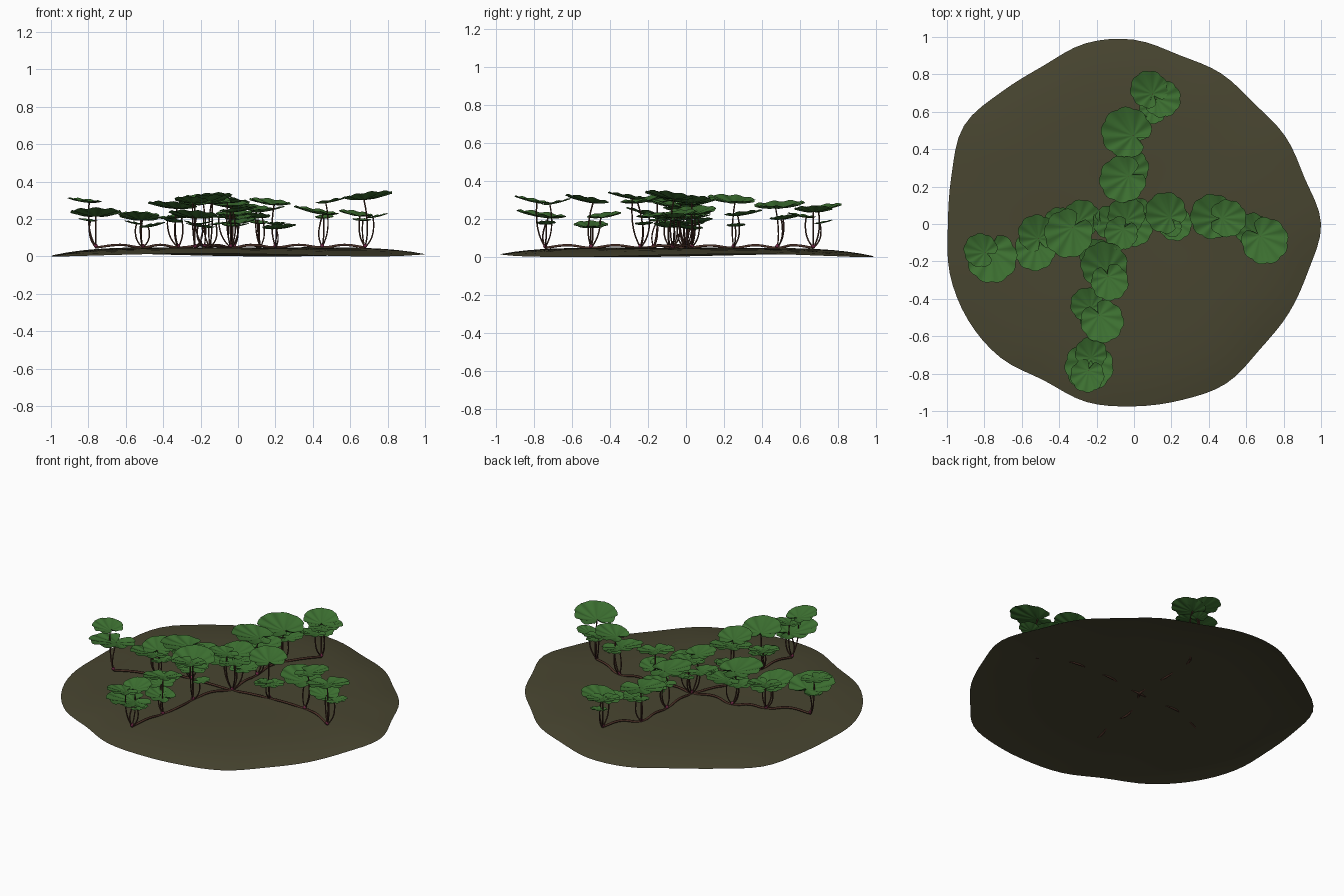
import bpy, bmesh, random
from math import sin, cos, pi, tau, exp, atan2, floor
from mathutils import Vector

if "Cube" in bpy.data.objects:
    bpy.data.objects.remove(bpy.data.objects["Cube"], do_unlink=True)
random.seed(4)


def material(name, rgb):
    mat = bpy.data.materials.new(name)
    mat.use_nodes = True
    mat.diffuse_color = (*rgb, 1)
    bsdf = mat.node_tree.nodes["Principled BSDF"]
    bsdf.inputs["Base Color"].default_value = (*rgb, 1)
    bsdf.inputs["Roughness"].default_value = 0.9
    return mat


SOIL = material("soil", (0.065, 0.06, 0.03))
GREEN = material("leaf_green", (0.045, 0.16, 0.03))
BROWN = material("stem_brown", (0.07, 0.03, 0.02))
PINK = material("bud_pink", (0.16, 0.02, 0.06))


def finish(name, bm, mat):
    mesh = bpy.data.meshes.new(name)
    bm.to_mesh(mesh)
    bm.free()
    mesh.materials.append(mat)
    mesh.shade_smooth()
    obj = bpy.data.objects.new(name, mesh)
    bpy.context.collection.objects.link(obj)
    return obj


def tubes(name, paths, radius, mat):
    """Rounded tubes through lists of points, turned into one mesh."""
    curve = bpy.data.curves.new(name, "CURVE")
    curve.dimensions = "3D"
    curve.bevel_depth = radius
    curve.bevel_resolution = 1
    curve.resolution_u = 6
    curve.use_fill_caps = True
    curve.materials.append(mat)
    for path in paths:
        spline = curve.splines.new("BEZIER")
        spline.bezier_points.add(len(path) - 1)
        for knot, p in zip(spline.bezier_points, path):
            knot.co = p
            knot.handle_left_type = knot.handle_right_type = "AUTO"
    obj = bpy.data.objects.new(name, curve)
    bpy.context.collection.objects.link(obj)
    bpy.ops.object.select_all(action="DESELECT")
    obj.select_set(True)
    bpy.context.view_layer.objects.active = obj
    bpy.ops.object.convert(target="MESH")


def fan(bm, rings, segments, point):
    """Disc of concentric rings; point(t, angle) places each vertex."""
    centre = bm.verts.new(point(0, 0))
    previous = None
    for k in range(1, rings + 1):
        ring = [bm.verts.new(point(k / rings, tau * i / segments)) for i in range(segments)]
        for i in range(segments):
            j = (i + 1) % segments
            if previous:
                bm.faces.new((previous[i], ring[i], ring[j], previous[j]))
            else:
                bm.faces.new((centre, ring[i], ring[j]))
        previous = ring


# Ground: thin domed sheet with an uneven rim, radii every 15 degrees
RIM = [1.0, .945, .935, .91, .93, .935, .985, 1.0, .975, 1.0, 1.05, 1.01,
       .995, 1.02, 1.025, 1.01, .965, .985, .975, .975, .985, .95, .955, .965]


def rim_radius(angle):
    u = angle / tau * len(RIM)
    i, f = floor(u), u - floor(u)
    a, b, c, d = (RIM[(i + k) % len(RIM)] for k in (-1, 0, 1, 2))
    return b + f / 2 * (c - a + f * (2 * a - 5 * b + 4 * c - d + f * (3 * (b - c) + d - a)))


def ground_height(t, angle):
    edge = 0.008 * (1 + sin(3 * angle + 0.6))
    return edge * t ** 3 + 0.048 * (1 - t ** 5) + 0.003 * t * (1 - t) * sin(5 * angle)


def ground_point(t, angle):
    r = t * rim_radius(angle)
    return r * cos(angle), r * sin(angle), ground_height(t, angle)


bm = bmesh.new()
fan(bm, 14, 96, ground_point)
finish("ground", bm, SOIL)


# Leaf: round, pleated, scalloped, notched towards its crown, slightly cupped
def add_leaf(bm, centre, radius, heading, tilt):
    def place(t, angle):
        notch = 1 - 0.55 * exp(-((angle - pi) / 0.17) ** 2)
        edge = radius * notch * (0.95 + 0.07 * abs(sin(4.5 * angle)))
        x = t * edge * cos(angle) - (1 - t) * 0.3 * radius
        y = t * edge * sin(angle)
        z = x * tilt + 0.15 * radius * t * t + 0.035 * radius * t * cos(9 * angle)
        ch, sh = cos(heading), sin(heading)
        return centre + Vector((x * ch - y * sh, x * sh + y * ch, z))

    fan(bm, 4, 54, place)
    return Vector(place(0, 0))


# Each clump: crown position, then leaves as (x, y, height, radius)
HUB = ((-.04, 0), [(-.04, .05, .27, .1), (0, -.02, .24, .1), (-.07, -.05, .29, .09),
                   (-.13, .01, .21, .09), (.02, .06, .18, .08)])
ARMS = {
    "left": [
        ((.2, .03), [(.17, .06, .28, .11), (.22, 0, .15, .09)]),
        ((.45, .03), [(.42, .04, .23, .12), (.5, .03, .29, .1)]),
        ((.68, -.07), [(.7, -.09, .31, .125), (.63, -.03, .22, .09), (.74, -.06, .21, .06)])],
    "right": [
        ((-.32, -.01), [(-.35, -.05, .26, .13), (-.28, .03, .21, .1), (-.4, .01, .2, .08)]),
        ((-.51, -.08), [(-.53, -.14, .2, .11), (-.52, -.05, .21, .1), (-.46, -.1, .16, .07)]),
        ((-.76, -.17), [(-.76, -.18, .22, .135), (-.82, -.14, .29, .09)])],
    "back": [
        ((-.04, .25), [(-.06, .24, .29, .125), (-.02, .3, .22, .1)]),
        ((-.02, .48), [(-.04, .49, .26, .135), (.01, .52, .2, .08)]),
        ((.12, .67), [(.08, .72, .25, .1), (.15, .67, .24, .1), (.1, .61, .21, .075)])],
    "front": [
        ((-.15, -.24), [(-.16, -.22, .29, .125), (-.13, -.31, .31, .1), (-.2, -.17, .21, .09)]),
        ((-.18, -.5), [(-.25, -.43, .21, .09), (-.17, -.52, .29, .115), (-.2, -.5, .16, .09)]),
        ((-.23, -.74), [(-.25, -.81, .29, .09), (-.23, -.69, .28, .085), (-.24, -.76, .21, .13)])],
}


def build_clump(name, crown, leaves):
    base = Vector((*crown, 0.045))
    bm = bmesh.new()
    stems = []
    # small young leaf hidden under the others
    angle = random.uniform(0, tau)
    young = (crown[0] + .05 * cos(angle), crown[1] + .05 * sin(angle),
             random.uniform(.16, .21), .05)
    for x, y, z, r in leaves + [young]:
        heading = atan2(y - crown[1], x - crown[0])
        top = add_leaf(bm, Vector((x, y, z)), r, heading, random.uniform(.1, .2))
        lean = Vector((cos(heading), sin(heading), 0)) * 0.02
        low = base.lerp(top, 0.35) + lean
        high = base.lerp(top, 0.75) + lean * 0.7
        stems.append([base, low, high, top])
    finish(name + "_leaves", bm, GREEN)
    tubes(name + "_stems", stems, 0.004, BROWN)
    # bud at the crown
    bm = bmesh.new()
    bmesh.ops.create_icosphere(bm, subdivisions=2, radius=0.011)
    bmesh.ops.translate(bm, vec=base + Vector((0, 0, 0.012)), verts=bm.verts)
    finish(name + "_bud", bm, PINK)


build_clump("centre_clump", *HUB)
for side, clumps in ARMS.items():
    # creeping runner linking the crowns of this arm
    path = [Vector((*HUB[0], 0.045))]
    for n, (crown, leaves) in enumerate(clumps, 1):
        build_clump(f"{side}_clump_{n}", crown, leaves)
        end = Vector((*crown, 0.048))
        step = end - path[-1]
        sway = Vector((-step.y, step.x, 0)) * random.uniform(-.1, .1)
        path += [path[-1] + step / 2 + sway + Vector((0, 0, 0.014)), end]
    tubes(side + "_runner", [path], 0.007, BROWN)
